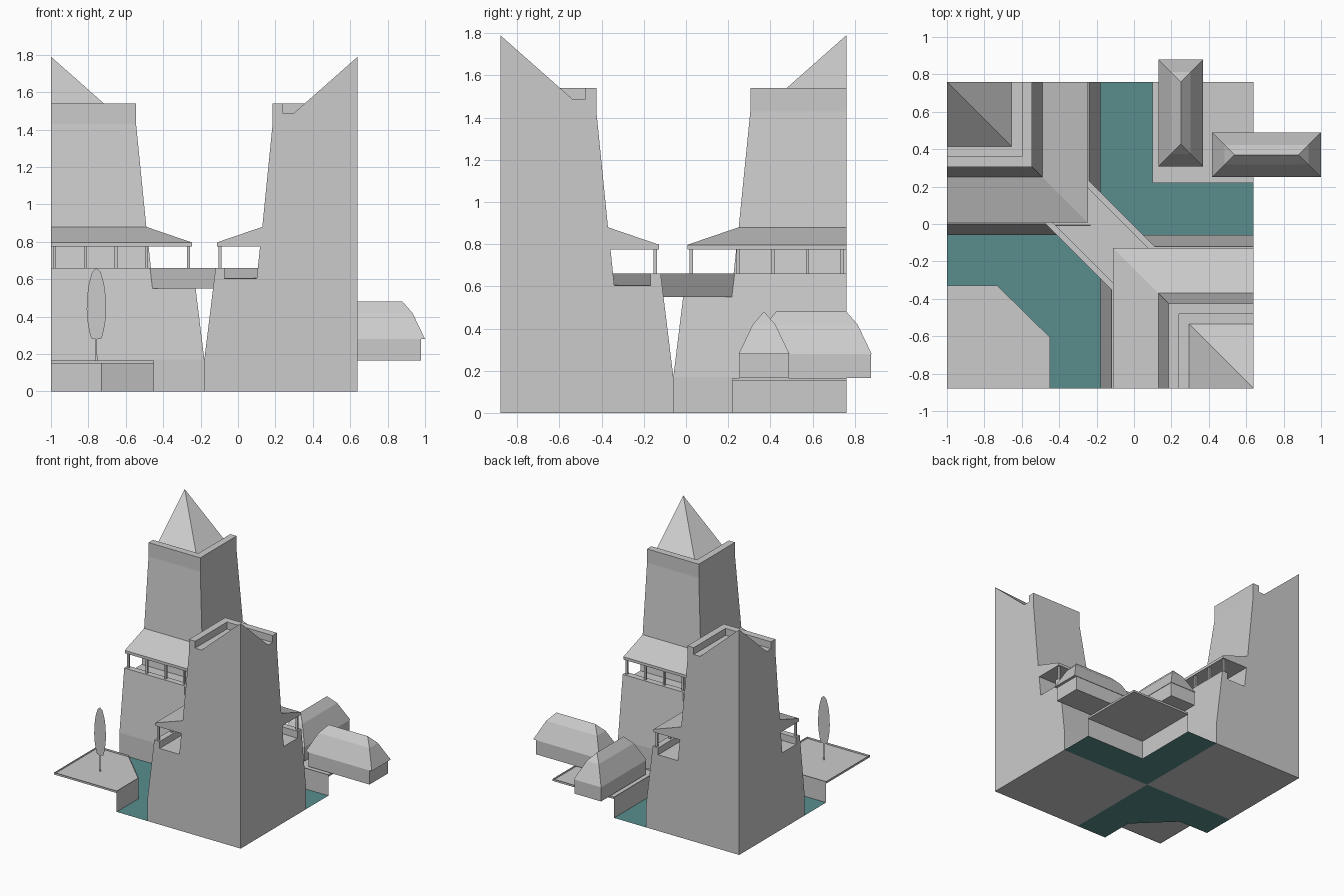
import bpy, bmesh, math
from mathutils import Vector, Matrix

if "Cube" in bpy.data.objects:
    bpy.data.objects.remove(bpy.data.objects["Cube"])

CX, CY, S = -0.18, -0.06, 0.82      # tile centre, quadrant size


def make(name, verts, faces, mat=None, fix=True):
    bm = bmesh.new()
    vs = [bm.verts.new(v) for v in verts]
    for f in faces:
        bm.faces.new([vs[i] for i in f])
    if fix:
        bmesh.ops.recalc_face_normals(bm, faces=bm.faces[:])
    me = bpy.data.meshes.new(name)
    bm.to_mesh(me)
    bm.free()
    ob = bpy.data.objects.new(name, me)
    bpy.context.collection.objects.link(ob)
    if mat:
        me.materials.append(mat)
    return ob


def prism(name, pts, depth, place):
    """Closed polygon swept between -depth and +depth, mapped by place(a, b, d)."""
    n = len(pts)
    verts = [place(a, b, d) for d in (-depth, depth) for a, b in pts]
    faces = [list(range(n)), list(range(n, 2 * n))]
    faces += [(i, (i + 1) % n, n + (i + 1) % n, n + i) for i in range(n)]
    return make(name, verts, faces)


def diagonal(a, b, d):
    """Across the bridge, height, along the bridge."""
    k = math.sqrt(0.5)
    return (CX + k * (a + d), CY + k * (a - d), b)


def corner_place(back_left):
    """Map tower-local (u, v) measured from the tile's outer corner to the world."""
    if back_left:
        return lambda u, v, z: (CX - S + u, CY + S - v, z)
    return lambda u, v, z: (CX + S - u, CY - S + v, z)


# Quarter tower section: base, parapet, gallery, eave, shaft, crown, spire
SECTION = [(S, 0), (S, .17), (.76, .66), (.712, .66), (.712, .605), (.54, .605),
           (.522, .775), (.753, .775), (.753, .797), (.51, .88), (.455, 1.43),
           (.455, 1.54), (.40, 1.54), (.40, 1.485), (.345, 1.485)]


def tower(side, back_left):
    place = corner_place(back_left)
    n = len(SECTION)
    verts = []
    for r, z in SECTION:
        verts += [place(r, 0, z), place(r, r, z), place(0, r, z)]
    verts += [place(0, 0, 0), place(0, 0, 1.79)]
    foot, apex = 3 * n, 3 * n + 1
    faces = []
    for i in range(n - 1):
        for k in (0, 1):
            a = 3 * i + k
            faces.append((a, a + 1, a + 4, a + 3))
    e = 3 * (n - 1)
    faces += [(e, e + 1, apex), (e + 1, e + 2, apex), (foot, 0, 1, 2)]
    for k in (0, 2):
        faces.append([foot] + [3 * i + k for i in range(n)] + [apex])
    ob = make(side + "_tower", verts, faces)
    # doorway through the parapet onto the bridge
    cut = prism("bridge_opening", [(-.131, .6055), (.131, .6055), (.131, .70), (-.131, .70)],
                .33, diagonal)
    mod = ob.modifiers.new("opening", 'BOOLEAN')
    mod.operation, mod.solver, mod.object = 'DIFFERENCE', 'EXACT', cut
    bpy.context.view_layer.objects.active = ob
    bpy.ops.object.modifier_apply(modifier=mod.name)
    bpy.data.objects.remove(cut)
    # gallery posts on both faces
    for i in range(4):
        t = .02 + .164 * i
        for j, (u, v) in enumerate(((t, .735), (.735, t))):
            x, y, z = place(u, v, .7175)
            h = .008
            prism(f"{side}_gallery_post_{i}_{j}", [(-h, -h), (h, -h), (h, h), (-h, h)], .0585,
                  lambda a, b, d: (x + a, y + b, z + d))


tower("back_left", True)
tower("front_right", False)

# Bridge: U-shaped section swept along the diagonal
prism("bridge", [(-.163, .55), (.163, .55), (.163, .66), (.131, .66), (.131, .605),
                 (-.131, .605), (-.131, .66), (-.163, .66)], .275, diagonal)

# Land and water in the two remaining quadrants
teal = bpy.data.materials.new("water_teal")
teal.diffuse_color = (.10, .27, .27, 1)
teal.use_nodes = True
teal.node_tree.nodes["Principled BSDF"].inputs["Base Color"].default_value = teal.diffuse_color


def quarter(side, sx, sy, shore):
    """shore: the quay line running from the x side to the y side."""
    ox, oy = CX + sx * S, CY + sy * S
    outline = shore + [(shore[-1][0], oy), (ox, oy), (ox, shore[0][1])]
    outline = [p for i, p in enumerate(outline) if p not in outline[:i]]
    n = len(outline)
    make(side + "_land", [(x, y, .152) for x, y in outline], [range(n)])
    # thin kerb around the land
    make(side + "_kerb", [(x, y, z) for z in (.15, .166) for x, y in outline],
         [(i, (i + 1) % n, n + (i + 1) % n, n + i) for i in range(n)])
    # quay wall
    m = len(shore)
    make(side + "_quay_wall", [(x, y, z) for z in (0, .152) for x, y in shore],
         [(i, i + 1, m + i + 1, m + i) for i in range(m - 1)])
    water = shore + [(CX, oy), (CX, CY), (ox, CY)]
    make(side + "_water", [(x, y, 0) for x, y in water], [range(len(water))], teal)


quarter("front_left", -1, -1, [(-1, -.33), (-.73, -.33), (-.45, -.605), (-.45, -.88)])
quarter("back_right", 1, 1, [(.64, .22), (.10, .22), (.10, .76)])
for ob in bpy.data.objects:          # land and water face upward
    if ob.name.endswith(("_land", "_water")) and ob.data.polygons[0].normal.z < 0:
        ob.data.flip_normals()


# Houses: box walls under a double-pitched hipped roof
def house(name, x0, x1, y0, y1, ix, iy):
    def rect(dx, dy, z):
        return [(x0 + dx, y0 + dy, z), (x1 - dx, y0 + dy, z),
                (x1 - dx, y1 - dy, z), (x0 + dx, y1 - dy, z)]
    hw = min(x1 - x0, y1 - y0) / 2
    box = rect(ix, iy, .166) + rect(ix, iy, .28)
    sides = [(i, (i + 1) % 4, 4 + (i + 1) % 4, 4 + i) for i in range(4)]
    make(name + "_walls", box, [range(4), range(4, 8)] + sides)
    roof = rect(0, 0, .28) + rect(.067, .067, .42)
    if x1 - x0 > y1 - y0:
        roof += [(x0 + hw, y0 + hw, .48), (x1 - hw, y0 + hw, .48)]
        top = [(4, 5, 9, 8), (5, 6, 9), (6, 7, 8, 9), (7, 4, 8)]
    else:
        roof += [(x0 + hw, y0 + hw, .48), (x0 + hw, y1 - hw, .48)]
        top = [(4, 5, 8), (5, 6, 9, 8), (6, 7, 9), (7, 4, 8, 9)]
    make(name + "_roof", roof, [range(4)] + sides + top)


house("long_house", .13, .37, .308, .88, .004, .004)
house("side_house", .418, 1.0, .25, .49, .022, .004)

# Flat cut-out tree
TX, TY = -.757, -.65
half = [(.028, .285), (.04, .33), (.048, .38), (.052, .44), (.048, .52), (.04, .58), (.022, .64)]
crown = [(0, .28)] + half + [(0, .66)] + [(-a, z) for a, z in reversed(half)]
make("tree_crown", [(TX + a, TY, z) for a, z in crown], [range(len(crown))])
trunk = [(-.007, .152), (.007, .152), (.004, .20), (.004, .29), (-.004, .29), (-.004, .20)]
make("tree_trunk", [(TX + a, TY, z) for a, z in trunk], [range(len(trunk))])
